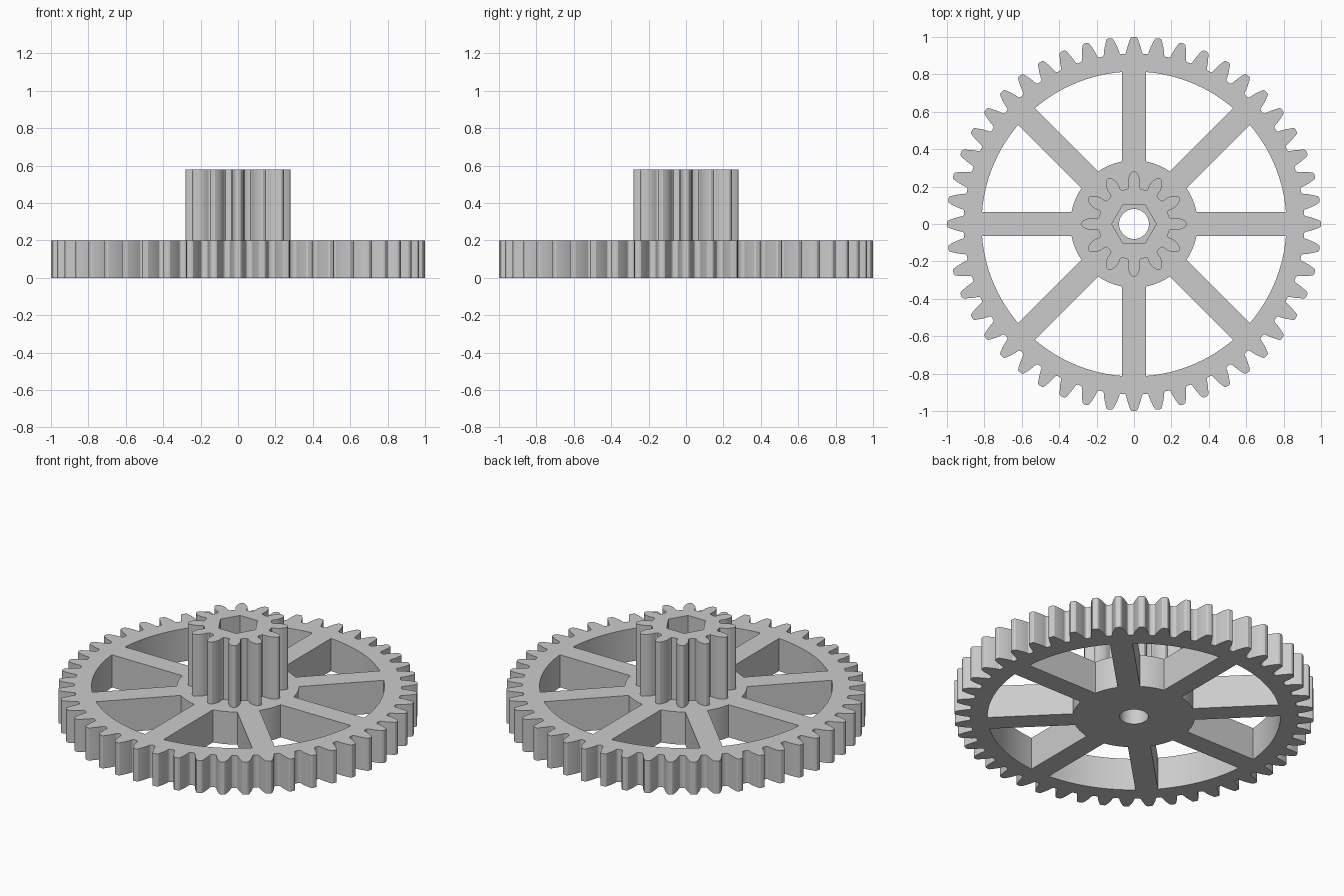
import bpy
import bmesh
from math import pi, cos, sin, tan, acos, asin, radians

cube = bpy.data.objects.get("Cube")
if cube:
    bpy.data.objects.remove(cube, do_unlink=True)

MODULE = 0.04
PRESSURE = radians(20)
WHEEL_TOP, PINION_TOP = 0.2, 0.58

grey = bpy.data.materials.new("light grey")
grey.use_nodes = True
COLOUR = (0.6, 0.6, 0.6, 1)
grey.diffuse_color = COLOUR
grey.node_tree.nodes["Principled BSDF"].inputs["Base Color"].default_value = COLOUR


def polar(r, a):
    return (r * cos(a), r * sin(a))


def arc(r, start, end, steps):
    return [polar(r, start + (end - start) * i / steps) for i in range(steps + 1)]


def circle(r, sides):
    return [polar(r, 2 * pi * i / sides) for i in range(sides)]


def gear_outline(teeth):
    """Involute teeth with rounded tips and root fillets."""
    pitch = MODULE * teeth / 2
    base, tip, root = pitch * cos(PRESSURE), pitch + MODULE, pitch - 1.25 * MODULE
    at_base = pi / (2 * teeth) + tan(PRESSURE) - PRESSURE
    start = max(base, root + 0.2 * MODULE)

    def half_angle(r):
        a = acos(min(1, base / r))
        return at_base - (tan(a) - a)

    # half of one tooth as (radius, half angle), from root to tip
    half = []
    foot = half_angle(start)
    gap = pi / teeth - foot
    half.append((root, foot + 0.55 * gap))
    half.append((root + 0.06 * MODULE, foot + 0.25 * gap))
    if start > root + 0.5 * MODULE:
        half.append((root + 0.25 * MODULE, foot + 0.03 * gap))
    top = tip - 0.12 * MODULE
    for i in range(6):
        r = start + (top - start) * i / 5
        half.append((r, half_angle(r)))
    half.append((tip, half_angle(tip) * 0.65))

    points = []
    for t in range(teeth):
        mid = 2 * pi * t / teeth
        points += [polar(r, mid - a) for r, a in half]
        points += [polar(r, mid + a) for r, a in reversed(half)]
    return points


def window_outline(index, hub=0.34, rim=0.815, half_spoke=0.063, spokes=8):
    """Opening between two parallel-sided spokes."""
    a, b = 2 * pi * index / spokes, 2 * pi * (index + 1) / spokes
    inner, outer = asin(half_spoke / hub), asin(half_spoke / rim)
    return arc(hub, a + inner, b - inner, 8) + arc(rim, b - outer, a + outer, 16)


def extruded_part(name, loops, bottom, top):
    """Fill the first loop, leave the others as holes, and extrude it."""
    curve = bpy.data.curves.new(name, "CURVE")
    curve.dimensions = "2D"
    curve.fill_mode = "BOTH"
    curve.extrude = (top - bottom) / 2
    for loop in loops:
        spline = curve.splines.new("POLY")
        spline.points.add(len(loop) - 1)
        for point, (x, y) in zip(spline.points, loop):
            point.co = (x, y, 0, 1)
        spline.use_cyclic_u = True
    source = bpy.data.objects.new(name + " outline", curve)
    bpy.context.collection.objects.link(source)
    bpy.context.view_layer.update()
    mesh = bpy.data.meshes.new_from_object(
        source.evaluated_get(bpy.context.evaluated_depsgraph_get()))
    bpy.data.objects.remove(source, do_unlink=True)

    bm = bmesh.new()
    bm.from_mesh(mesh)
    bmesh.ops.remove_doubles(bm, verts=bm.verts, dist=0.0001)
    bmesh.ops.translate(bm, verts=bm.verts, vec=(0, 0, (bottom + top) / 2))
    bmesh.ops.recalc_face_normals(bm, faces=bm.faces)
    bm.to_mesh(mesh)
    bm.free()

    mesh.materials.clear()
    mesh.materials.append(grey)
    part = bpy.data.objects.new(name, mesh)
    bpy.context.collection.objects.link(part)
    bpy.ops.object.select_all(action="DESELECT")
    part.select_set(True)
    bpy.context.view_layer.objects.active = part
    bpy.ops.object.shade_smooth_by_angle(angle=radians(25))
    return part


# Spoked wheel with a round bore
windows = [window_outline(i) for i in range(8)]
extruded_part("spoked_gear_wheel",
              [gear_outline(48), circle(0.08, 40)] + windows, 0, WHEEL_TOP)

# Small gear on the hub with a hexagonal socket
extruded_part("pinion", [gear_outline(12), circle(0.119, 6)], WHEEL_TOP, PINION_TOP)
